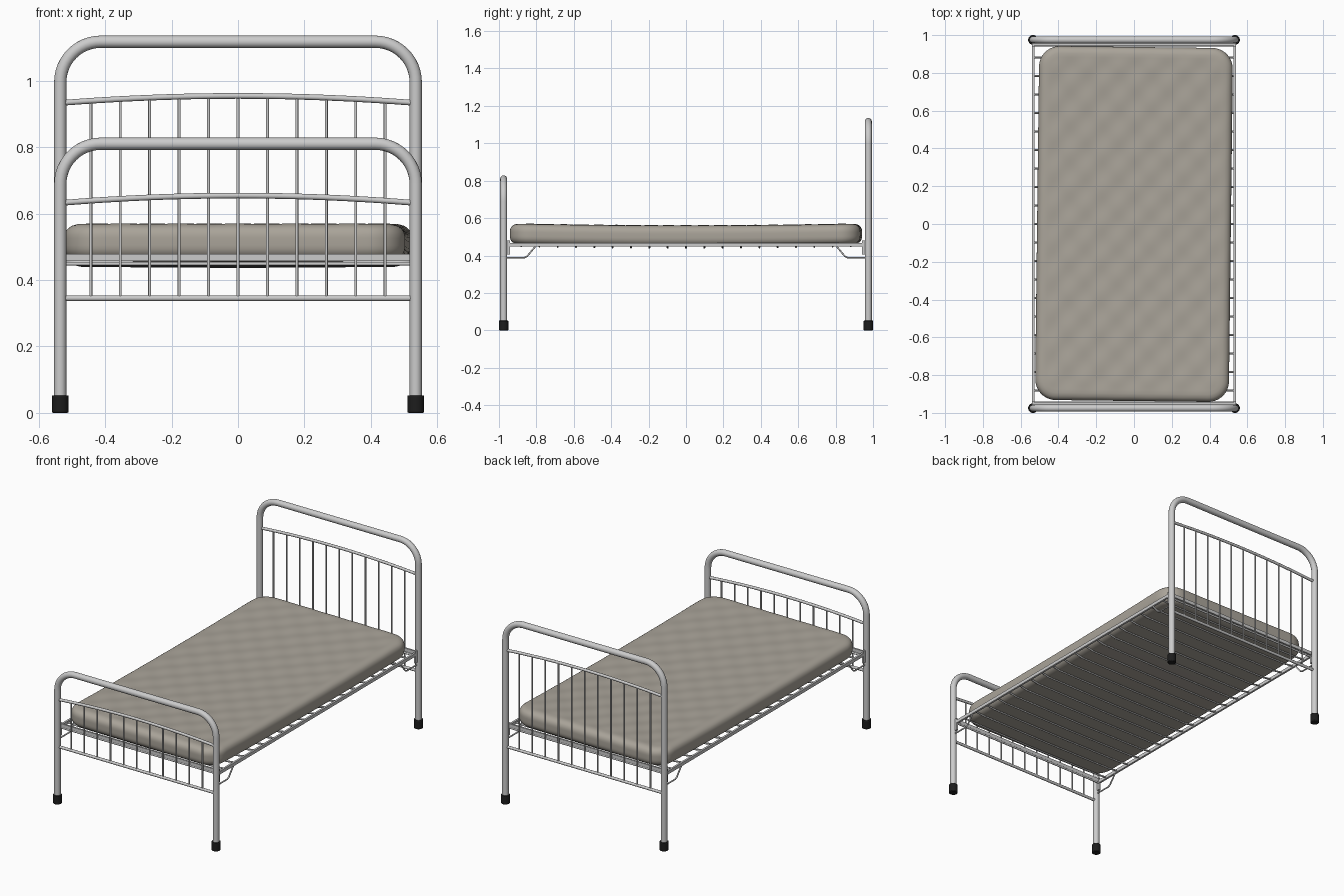
import bpy, bmesh, math
from mathutils import Vector

if "Cube" in bpy.data.objects:
    bpy.data.objects.remove(bpy.data.objects["Cube"])

END_Y, POST_X = 0.975, 0.535


def tubes(name, paths, r, sides=3):
    """One curve object holding several round tubes."""
    cu = bpy.data.curves.new(name, 'CURVE')
    cu.dimensions = '3D'
    cu.bevel_depth = r
    cu.bevel_resolution = sides
    cu.use_fill_caps = True
    for pts in paths:
        s = cu.splines.new('POLY')
        s.points.add(len(pts) - 1)
        for p, co in zip(s.points, pts):
            p.co = (*co, 1)
        s.use_smooth = True
    ob = bpy.data.objects.new(name, cu)
    bpy.context.collection.objects.link(ob)
    return ob


def box(name, loc, size):
    bpy.ops.mesh.primitive_cube_add(size=1, location=loc)
    ob = bpy.context.object
    ob.name = name
    ob.scale = size
    return ob


def material(name, col):
    m = bpy.data.materials.new(name)
    m.diffuse_color = (*col, 1)
    m.use_nodes = True
    m.node_tree.nodes["Principled BSDF"].inputs["Base Color"].default_value = m.diffuse_color
    return m


rubber = material("black_rubber", (0.012, 0.012, 0.012))
fabric = material("mattress_fabric", (0.40, 0.37, 0.32))


def bed_end(name, y, top, rail_side, rail_mid):
    # bent tube: post, rounded corner, top bar, corner, post
    R = 0.122
    half = [(POST_X, y, 0.02)]
    for i in range(13):
        a = math.pi / 2 * i / 12
        half.append((POST_X - R + R * math.cos(a), y, top - R + R * math.sin(a)))
    tubes(name + "_frame", [half + [(-p[0], p[1], p[2]) for p in reversed(half)]], 0.0185, 6)

    # arched upper rail and straight lower rail
    def arch(x):
        return rail_mid - (rail_mid - rail_side) * (x / 0.53) ** 2
    xs = [-0.53 + 1.06 * i / 20 for i in range(21)]
    tubes(name + "_rails", [[(x, y, arch(x)) for x in xs],
                            [(-0.53, y, 0.345), (0.53, y, 0.345)]], 0.0085, 4)
    # spindles
    tubes(name + "_spindles", [[(i * 0.0886, y, 0.345), (i * 0.0886, y, arch(i * 0.0886))]
                               for i in range(-5, 6)], 0.0045)


bed_end("headboard", END_Y, 1.117, 0.933, 0.954)
bed_end("footboard", -END_Y, 0.81, 0.632, 0.654)

# rubber feet
for sx in (-1, 1):
    for sy in (-1, 1):
        bpy.ops.mesh.primitive_cylinder_add(vertices=24, radius=0.0255, depth=0.053,
                                            location=(sx * POST_X, sy * END_Y, 0.0265))
        foot = bpy.context.object
        foot.name = "rubber_foot"
        foot.data.materials.append(rubber)
        bv = foot.modifiers.new("bevel", 'BEVEL')
        bv.width, bv.segments, bv.limit_method = 0.004, 2, 'ANGLE'
        bpy.ops.object.shade_smooth_by_angle()


def sag(y):
    return 0.01 * max(0, 1 - (y / 0.95) ** 2)


# side rails, end cross bars, corner plates and bent braces
for s in (-1, 1):
    box("side_rail", (s * 0.533, 0, 0.458), (0.012, 1.91, 0.02))
    box("end_bar", (0, s * 0.95, 0.467), (1.07, 0.01, 0.021))
    tubes("end_rod", [[(-0.53, s * 0.945, 0.449), (0.53, s * 0.945, 0.449)]], 0.006)
    for t in (-1, 1):
        box("corner_plate", (s * 0.533, t * 0.95, 0.442), (0.012, 0.018, 0.075))
        tubes("corner_brace", [[(s * 0.533, t * 0.965, 0.388), (s * 0.533, t * 0.865, 0.388),
                                (s * 0.533, t * 0.85, 0.395), (s * 0.533, t * 0.80, 0.455)]], 0.0045)

# sagging cross slats under the mattress
slats = []
for i in range(-9, 10):
    y = i * 0.098
    z = 0.454 - sag(y)
    slats.append([(-0.53, y, 0.458), (-0.47, y, z), (0, y, z - 0.003), (0.47, y, z), (0.53, y, 0.458)])
tubes("slats", slats, 0.005)

# mattress: gridded box, rounded in plan and in profile, then tufted and sagged
hx, hy, hz, R, r = 0.513, 0.937, 0.054, 0.11, 0.04
bm = bmesh.new()
bmesh.ops.create_cube(bm, size=2)
for v in bm.verts:
    v.co = Vector((v.co.x * hx, v.co.y * hy, v.co.z * hz))
for axis, h, n in ((0, hx, 54), (1, hy, 96), (2, hz, 10)):
    for i in range(1, n):
        co, no = Vector(), Vector()
        co[axis], no[axis] = -h + 2 * h * i / n, 1
        bmesh.ops.bisect_plane(bm, geom=bm.verts[:] + bm.edges[:] + bm.faces[:],
                               plane_co=co, plane_no=no)
for v in bm.verts:
    x, y, z = v.co
    core = Vector((max(-hx + R, min(hx - R, x)), max(-hy + R, min(hy - R, y))))
    d = Vector((x, y)) - core
    L = max(abs(d.x), abs(d.y))
    if L > 1e-6:
        d = d.normalized()
        a, b = L - (R - r), abs(z) - (hz - r)
        if a > 0 and b > 0:
            k = max(a, b) / math.hypot(a, b)
            L = R - r + a * k
            z = math.copysign(hz - r + b * k, z)
        x, y = core + d * L
    fade = min(1, max(0, (hx - abs(x)) / 0.1)) * min(1, max(0, (hy - abs(y)) / 0.1))
    tuft = math.cos(2 * math.pi * x / 0.172) * math.cos(2 * math.pi * y / 0.185)
    if z > 0:
        z += 0.003 * fade * tuft
    v.co = (x, y, z - sag(y))
me = bpy.data.meshes.new("mattress")
bm.to_mesh(me)
bm.free()
me.polygons.foreach_set("use_smooth", [True] * len(me.polygons))
me.materials.append(fabric)
mattress = bpy.data.objects.new("mattress", me)
bpy.context.collection.objects.link(mattress)
mattress.location = (0, 0, 0.516)
mattress.rotation_euler.z = -0.012
